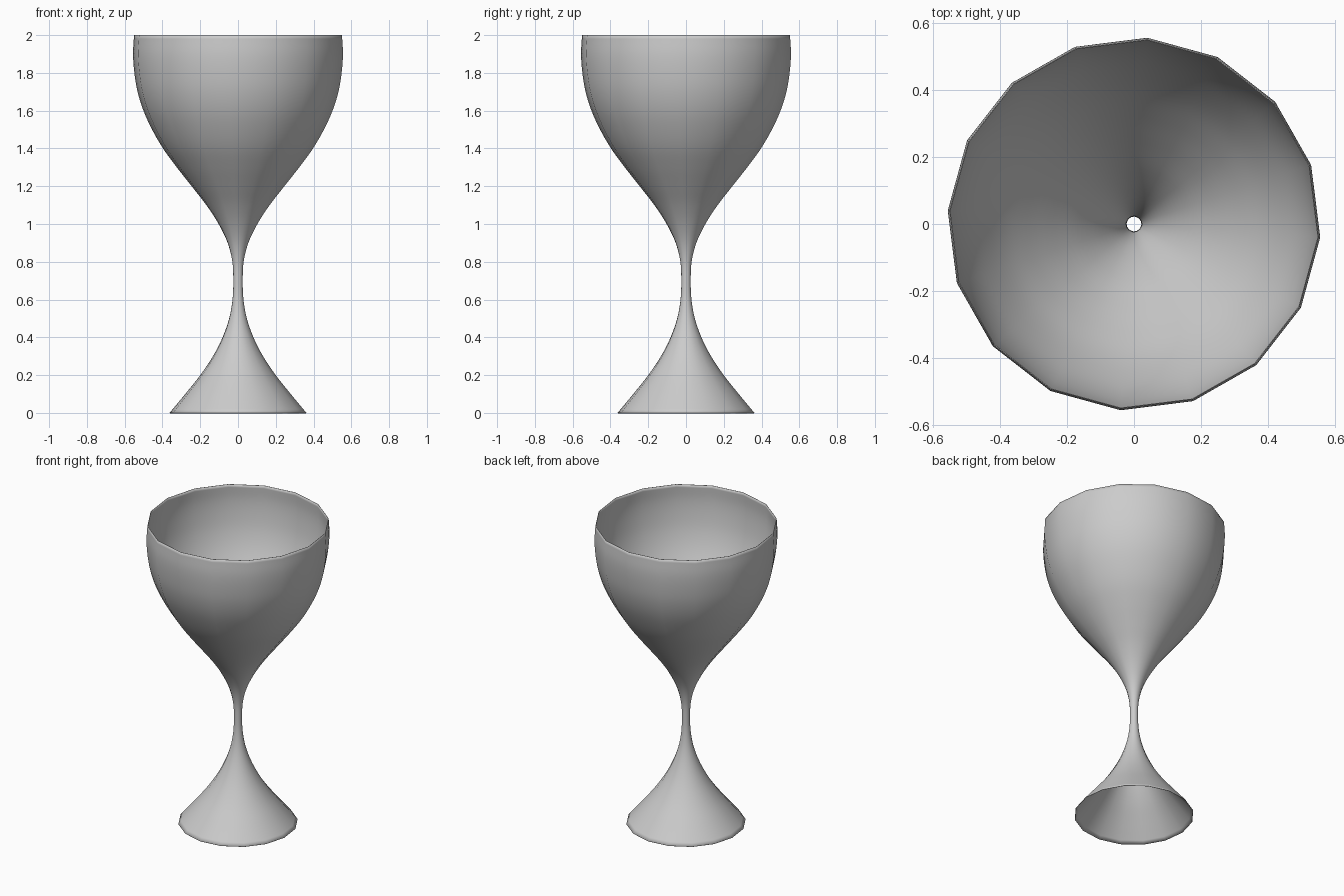
import bpy, bmesh, math

if "Cube" in bpy.data.objects:
    bpy.data.objects.remove(bpy.data.objects["Cube"])

SIDES = 16
TURN = math.radians(-4.1)
STEPS = 5
# outer profile: (radius, height)
PROFILE = [(0.363, 0), (0.28, 0.1), (0.2, 0.2), (0.133, 0.3), (0.082, 0.4),
           (0.047, 0.5), (0.029, 0.6), (0.025, 0.7), (0.03, 0.8), (0.055, 0.9),
           (0.103, 1.0), (0.168, 1.1), (0.246, 1.2), (0.325, 1.3), (0.398, 1.4),
           (0.456, 1.5), (0.502, 1.6), (0.533, 1.7), (0.55, 1.8), (0.557, 1.9), (0.552, 2.0)]


def smooth_profile(pts):
    """Catmull-Rom curve through the profile points."""
    ext = lambda a, b: tuple(2 * u - v for u, v in zip(a, b))
    p = [ext(pts[0], pts[1])] + pts + [ext(pts[-1], pts[-2])]
    out = []
    for i in range(1, len(p) - 2):
        for s in range(STEPS):
            t = s / STEPS
            out.append(tuple(0.5 * (2 * b + (c - a) * t + (2 * a - 5 * b + 4 * c - d) * t * t
                                    + (3 * b - a - 3 * c + d) * t ** 3)
                             for a, b, c, d in zip(*p[i - 1:i + 3])))
    return out + [pts[-1]]


# goblet shell: open foot, hollow stem and cup in one turned surface
bm = bmesh.new()
rings = []
for r, z in smooth_profile(PROFILE):
    rings.append([bm.verts.new((r * math.cos(TURN + k * math.tau / SIDES),
                                r * math.sin(TURN + k * math.tau / SIDES), z))
                  for k in range(SIDES)])
for lo, hi in zip(rings, rings[1:]):
    for k in range(SIDES):
        n = (k + 1) % SIDES
        f = bm.faces.new((lo[k], lo[n], hi[n], hi[k]))
        f.smooth = True
mesh = bpy.data.meshes.new("goblet")
bm.to_mesh(mesh)
bm.free()
goblet = bpy.data.objects.new("goblet", mesh)
bpy.context.collection.objects.link(goblet)

# thin wall, thickened inwards
wall = goblet.modifiers.new("wall", 'SOLIDIFY')
wall.thickness = 0.003
wall.offset = -1
